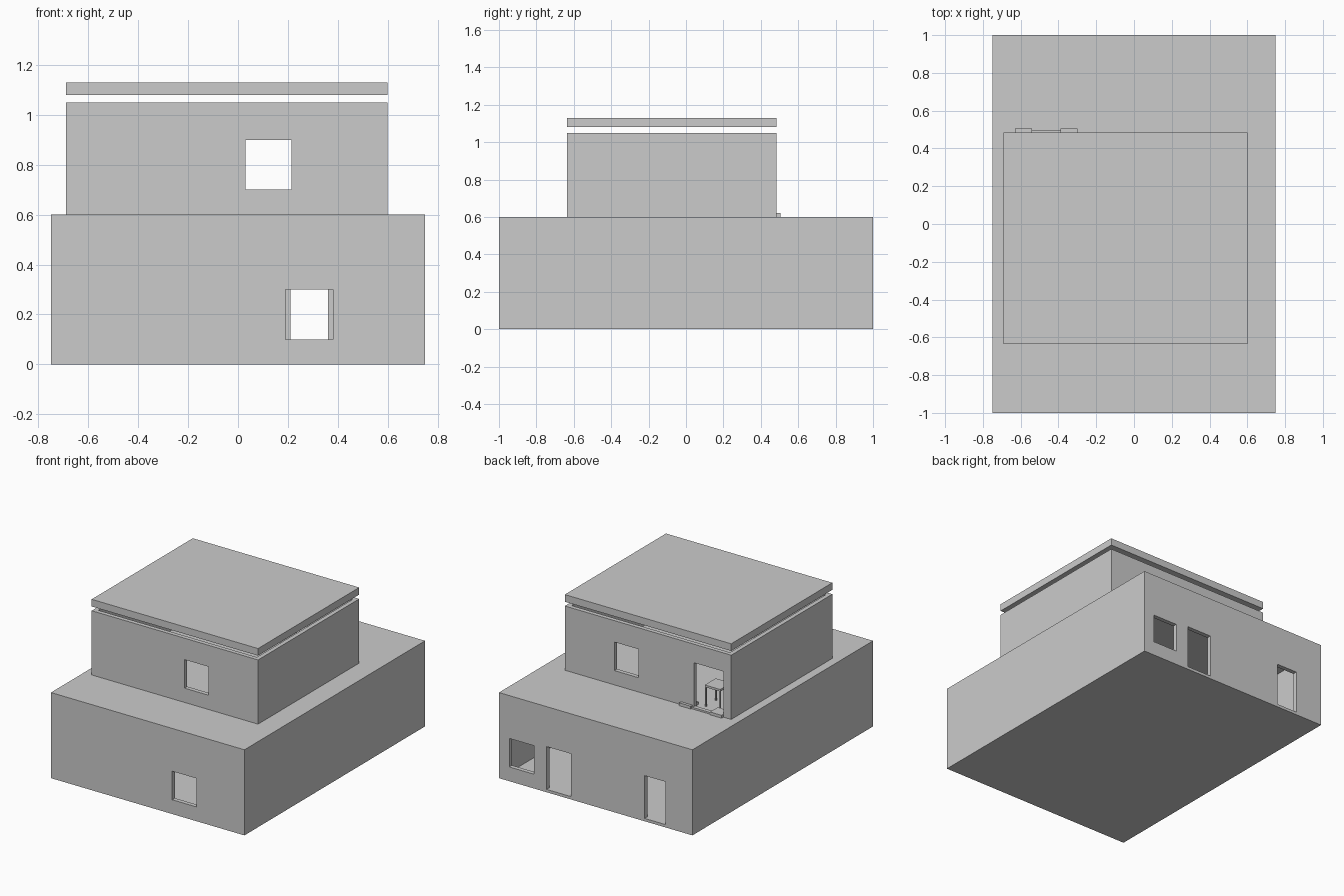
import bpy

if "Cube" in bpy.data.objects:
    bpy.data.objects.remove(bpy.data.objects["Cube"])


def box(name, x, y, z):
    """Axis-aligned box from (min, max) ranges."""
    bpy.ops.mesh.primitive_cube_add(
        size=1, location=[(a + b) / 2 for a, b in (x, y, z)])
    ob = bpy.context.object
    ob.name = name
    ob.scale = [b - a for a, b in (x, y, z)]
    bpy.ops.object.transform_apply(location=False, rotation=False, scale=True)
    return ob


def cut(target, ranges):
    """Subtract a list of boxes from the target."""
    for r in ranges:
        cutter = box("cutter", *r)
        cutter.hide_render = True
        mod = target.modifiers.new("opening", 'BOOLEAN')
        mod.operation = 'DIFFERENCE'
        mod.solver = 'EXACT'
        mod.object = cutter
        bpy.context.view_layer.objects.active = target
        bpy.ops.object.modifier_apply(modifier=mod.name)
        bpy.data.objects.remove(cutter, do_unlink=True)


T = 0.03  # wall thickness

# Lower storey: hollow shell with floor and ceiling slab
lower = box("lower_storey", (-0.75, 0.75), (-1, 1), (0, 0.6))
front, back = (-1.1, -0.9), (0.9, 1.1)
cut(lower, [
    ((-0.75 + T, 0.75 - T), (-1 + T, 1 - T), (0.02, 0.55)),
    ((0.19, 0.38), front, (0.1, 0.3)),        # front window
    ((0.48, 0.67), back, (0.1, 0.3)),         # back window
    ((0.19, 0.38), back, (0.02, 0.32)),       # main back door
    ((-0.54, -0.38), back, (0.02, 0.32)),     # second back door
])

# Interior partition with a doorway
partition = box("partition_wall", (-0.72, 0.72), (0.0, 0.02), (0.02, 0.55))
cut(partition, [((0.21, 0.36), (-0.1, 0.1), (0.01, 0.32))])

# Upper storey walls, open at the top
X, Y = (-0.69, 0.6), (-0.635, 0.485)
upper = box("upper_storey_walls", X, Y, (0.6, 1.05))
cut(upper, [
    ((X[0] + T, X[1] - T), (Y[0] + T, Y[1] - T), (0.5, 1.2)),
    ((0.03, 0.215), (-0.8, 0.7), (0.7, 0.9)),     # front and back windows
    ((-0.63, -0.40), (0.4, 0.6), (0.55, 0.92)),   # back doorway
])

# Roof slab floating above the walls
box("roof_slab", X, Y, (1.08, 1.13))

# Low bench pieces passing through the doorway
for i, x in enumerate([(-0.63, -0.54), (-0.39, -0.30)]):
    box(f"low_seat_{i}", x, (0.42, 0.505), (0.6, 0.62))
box("low_seat_bar", (-0.54, -0.39), (0.47, 0.498), (0.6, 0.612))

# Small table just inside the doorway
box("table_top", (-0.56, -0.44), (0.30, 0.42), (0.735, 0.75))
for i, x in enumerate((-0.56, -0.45)):
    for j, y in enumerate((0.30, 0.41)):
        box(f"table_leg_{i}{j}", (x, x + 0.01), (y, y + 0.01), (0.6, 0.735))
